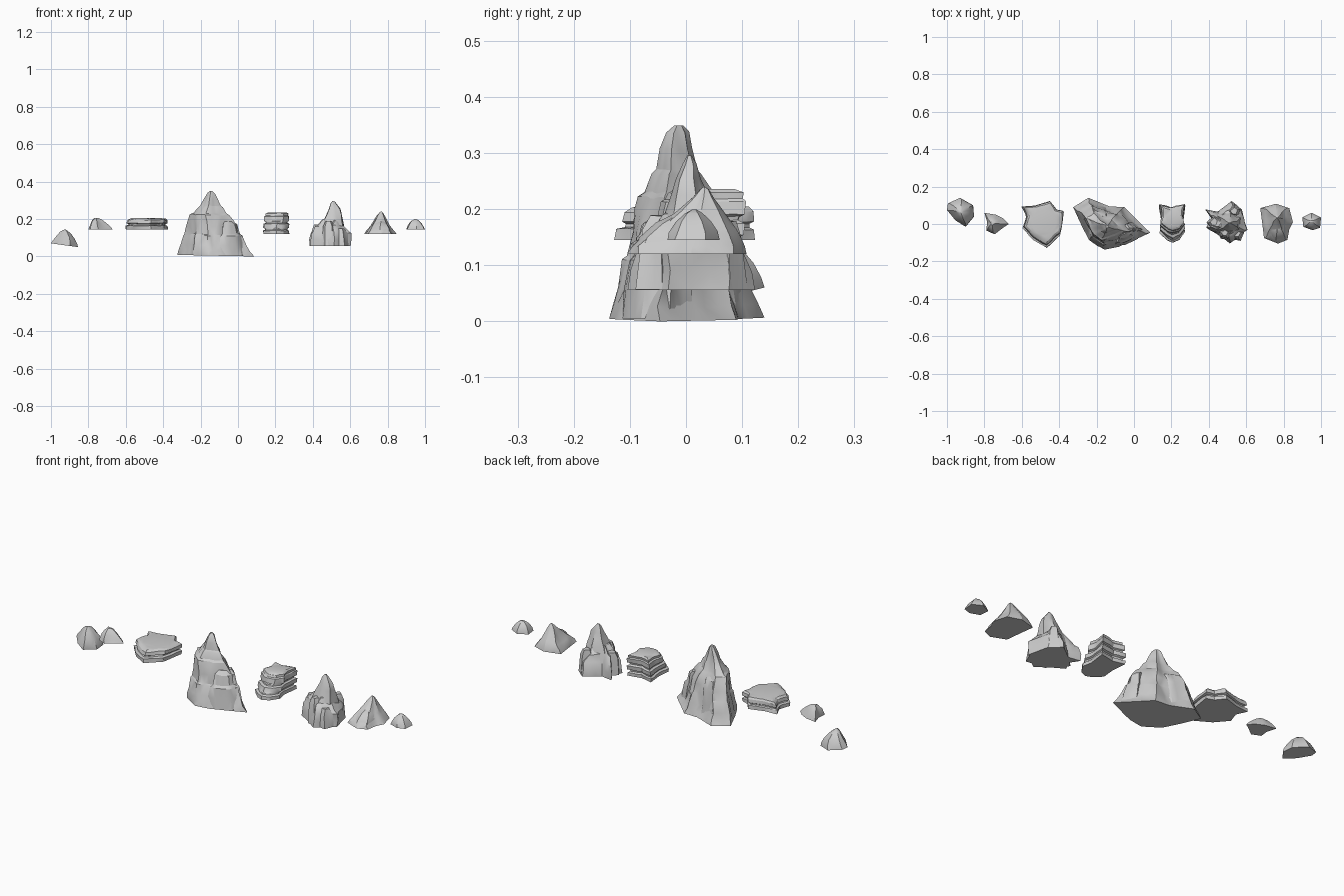
import bpy, bmesh
from mathutils import Vector, noise


def rock(name, outline, levels, rough=0.008, cuts=3, tilt=0.0):
    """Loft a plan outline through levels (z, x0, x1, y0, y1), with chipped sides."""
    xs = [p[0] for p in outline]
    ys = [p[1] for p in outline]
    x0, x1, y0, y1 = min(xs), max(xs), min(ys), max(ys)
    plan = []
    for i, p in enumerate(outline):
        q = outline[(i + 1) % len(outline)]
        for k in range(cuts):
            t = k / cuts
            plan.append(((p[0] + (q[0] - p[0]) * t - x0) / (x1 - x0),
                         (p[1] + (q[1] - p[1]) * t - y0) / (y1 - y0)))
    bm = bmesh.new()
    rings = []
    for n, (z, a, b, c, d) in enumerate(levels):
        ring = []
        size = min(1, (b - a) / (x1 - x0) + 0.15)
        for u, v in plan:
            x, y = a + (b - a) * u, c + (d - c) * v
            zz = z + tilt * (x - (x0 + x1) / 2)
            if n:
                f = noise.noise_vector(Vector((x * 23, y * 23, z * 14)))
                x += f.x * rough * size
                y += f.y * rough * size
                zz += f.z * rough * 0.6
                zz = min(max(zz, levels[0][0] + 0.003 + tilt * (x - (x0 + x1) / 2)),
                         levels[-1][0])
            ring.append(bm.verts.new((x, y, zz)))
        rings.append(ring)
    m = len(plan)
    for r, s in zip(rings, rings[1:]):
        for i in range(m):
            j = (i + 1) % m
            bm.faces.new((r[i], r[j], s[j], s[i]))
    bm.faces.new(rings[0][::-1])
    bm.faces.new(rings[-1])
    bmesh.ops.triangulate(bm, faces=bm.faces[:])
    bmesh.ops.recalc_face_normals(bm, faces=bm.faces[:])
    me = bpy.data.meshes.new(name)
    bm.to_mesh(me)
    bm.free()
    ob = bpy.data.objects.new(name, me)
    bpy.context.collection.objects.link(ob)
    bpy.ops.object.select_all(action='DESELECT')
    ob.select_set(True)
    bpy.context.view_layer.objects.active = ob
    bpy.ops.object.shade_smooth_by_angle(angle=0.5)


# rounded boulder at far left, tilted base
rock("tilted_boulder",
     [(-1, .075), (-.955, .02), (-.9, -.015), (-.855, .04), (-.86, .1), (-.93, .14), (-.995, .11)],
     [(.06, -1, -.855, -.015, .14), (.078, -.99, -.857, -.012, .136), (.105, -.97, -.872, .005, .122),
      (.128, -.952, -.895, .025, .1), (.14, -.938, -.912, .042, .08), (.145, -.928, -.922, .055, .065)],
     .005, tilt=-.14)

# small low stone
rock("small_stone",
     [(-.8, .06), (-.785, .01), (-.79, -.035), (-.745, -.055), (-.7, -.02), (-.67, 0), (-.7, .03), (-.74, .05)],
     [(.145, -.8, -.67, -.055, .06), (.158, -.797, -.685, -.05, .055), (.178, -.79, -.705, -.038, .04),
      (.195, -.78, -.728, -.02, .025), (.205, -.768, -.745, -.006, .01)], .008)

# flat layered slab
rock("flat_slab",
     [(-.6, .095), (-.575, .04), (-.595, -.02), (-.54, -.085), (-.465, -.13), (-.395, -.06), (-.375, .065),
      (-.415, .08), (-.45, .125), (-.53, .1)],
     [(.145, -.6, -.375, -.128, .123), (.164, -.6, -.376, -.128, .12), (.168, -.588, -.39, -.112, .112),
      (.174, -.586, -.39, -.108, .112), (.178, -.596, -.377, -.115, .12), (.195, -.592, -.378, -.108, .118),
      (.203, -.58, -.388, -.095, .11), (.206, -.56, -.41, -.075, .09)], .007)

# main peak with terraces
peak = [(-.32, .09), (-.27, -.02), (-.235, -.085), (-.155, -.135), (-.08, -.12), (0, -.085), (.087, -.045),
        (.02, .02), (-.05, .09), (-.13, .095), (-.24, .14)]
rock("main_peak", peak,
     [(.004, -.325, .087, -.137, .14), (.03, -.315, .062, -.13, .128), (.06, -.305, .042, -.12, .115),
      (.11, -.29, .025, -.108, .103), (.117, -.284, .015, -.1, .098), (.16, -.277, .0, -.094, .088),
      (.195, -.268, -.02, -.09, .07), (.222, -.258, -.045, -.083, .055), (.23, -.238, -.062, -.072, .045),
      (.262, -.212, -.08, -.06, .03), (.27, -.203, -.09, -.052, .024), (.305, -.184, -.106, -.046, .013),
      (.335, -.165, -.122, -.034, .006), (.349, -.152, -.136, -.02, -.004)], .011, tilt=-.02)
# buttress that makes the vertical crack on the front right
rock("peak_buttress",
     [(-.1, -.02), (-.105, -.115), (-.05, -.113), (.02, -.08), (.05, -.03), (0, .01)],
     [(.005, -.105, .05, -.115, .01), (.06, -.1, .038, -.107, .01), (.11, -.095, .025, -.1, .01),
      (.122, -.085, .01, -.09, .01), (.17, -.08, -.002, -.08, .005), (.188, -.07, -.025, -.06, 0)], .008)
# broken rear shoulder
rock("peak_rear_shoulder",
     [(-.29, .06), (-.2, .02), (-.12, .05), (-.15, .09), (-.23, .12)],
     [(.01, -.29, -.12, .02, .122), (.08, -.285, -.13, .02, .11), (.15, -.27, -.13, .01, .092),
      (.2, -.25, -.135, 0, .07), (.21, -.235, -.15, .01, .055)], .008)

# layered block, vertical at the back and stepped at the front
block = [(.14, .1), (.147, .02), (.14, -.05), (.18, -.088), (.21, -.1), (.245, -.085), (.275, -.04),
         (.265, .01), (.277, .1), (.2, .085)]
rock("layered_block", block,
     [(.12, .137, .275, -.1, .1), (.138, .137, .275, -.1, .1), (.143, .148, .266, -.088, .09),
      (.15, .146, .268, -.086, .092), (.154, .137, .276, -.08, .102), (.174, .138, .275, -.074, .104),
      (.179, .15, .264, -.06, .092), (.186, .148, .266, -.058, .094), (.19, .14, .274, -.052, .102),
      (.214, .142, .273, -.045, .104), (.219, .15, .268, -.036, .098), (.23, .15, .27, -.03, .1),
      (.236, .165, .258, -.018, .085)], .006)

# tall spire with a broken skirt
spire = [(.385, .075), (.415, .03), (.39, -.02), (.47, -.065), (.515, -.1), (.565, -.065), (.605, -.03),
         (.58, .075), (.525, .12), (.45, .065)]
rock("spire_skirt", spire,
     [(.056, .383, .602, -.104, .123), (.09, .385, .6, -.1, .118), (.125, .39, .598, -.09, .108),
      (.138, .398, .585, -.08, .095), (.16, .405, .57, -.066, .08), (.168, .425, .562, -.055, .066),
      (.195, .452, .556, -.042, .05), (.2, .462, .55, -.035, .042)], .013)
rock("spire_tip",
     [(.45, .04), (.455, -.03), (.5, -.05), (.555, -.03), (.56, .03), (.51, .055)],
     [(.12, .43, .575, -.065, .07), (.19, .458, .562, -.042, .052), (.225, .472, .556, -.03, .04),
      (.255, .482, .548, -.018, .028), (.28, .494, .53, -.006, .018), (.296, .505, .517, .002, .009)], .008)
# side chunks leaning on the spire
for i, (x, y, r, h) in enumerate([(.43, .01, .042, .172), (.55, -.05, .04, .15), (.485, -.05, .035, .19),
                                  (.535, .07, .04, .18)]):
    rock("spire_chunk_%d" % (i + 1),
         [(x - r, y), (x - r * .6, y - r * .8), (x + r * .5, y - r), (x + r, y + r * .2), (x + r * .1, y + r)],
         [(.057, x - r, x + r, y - r, y + r), (h - .03, x - r * .85, x + r * .85, y - r * .8, y + r * .8),
          (h, x - r * .5, x + r * .5, y - r * .4, y + r * .5)], .008)

# broad pyramid rock
rock("pyramid_rock",
     [(.675, .085), (.685, .01), (.695, -.075), (.77, -.105), (.82, -.085), (.83, -.03), (.85, .01),
      (.83, .085), (.76, .108)],
     [(.12, .675, .85, -.105, .108), (.135, .682, .838, -.1, .104), (.155, .698, .822, -.075, .094),
      (.165, .708, .812, -.058, .088), (.195, .728, .796, -.018, .068), (.22, .742, .784, .01, .05),
      (.234, .754, .775, .024, .042), (.239, .762, .769, .03, .036)], .008)
# low front lobe of the pyramid rock
rock("pyramid_lobe",
     [(.7, -.06), (.76, -.1), (.815, -.08), (.82, -.02), (.76, .02), (.71, 0)],
     [(.121, .7, .82, -.1, .02), (.15, .71, .812, -.085, .025), (.175, .73, .795, -.055, .03),
      (.19, .75, .78, -.025, .03)], .006)

# little pebble at far right
rock("pebble",
     [(.9, .035), (.905, -.015), (.955, -.033), (.995, -.02), (1, .035), (.95, .06)],
     [(.145, .9, 1, -.033, .06), (.16, .905, .993, -.029, .055), (.178, .916, .981, -.018, .044),
      (.192, .93, .966, -.002, .03), (.199, .942, .954, .01, .02)], .005)
